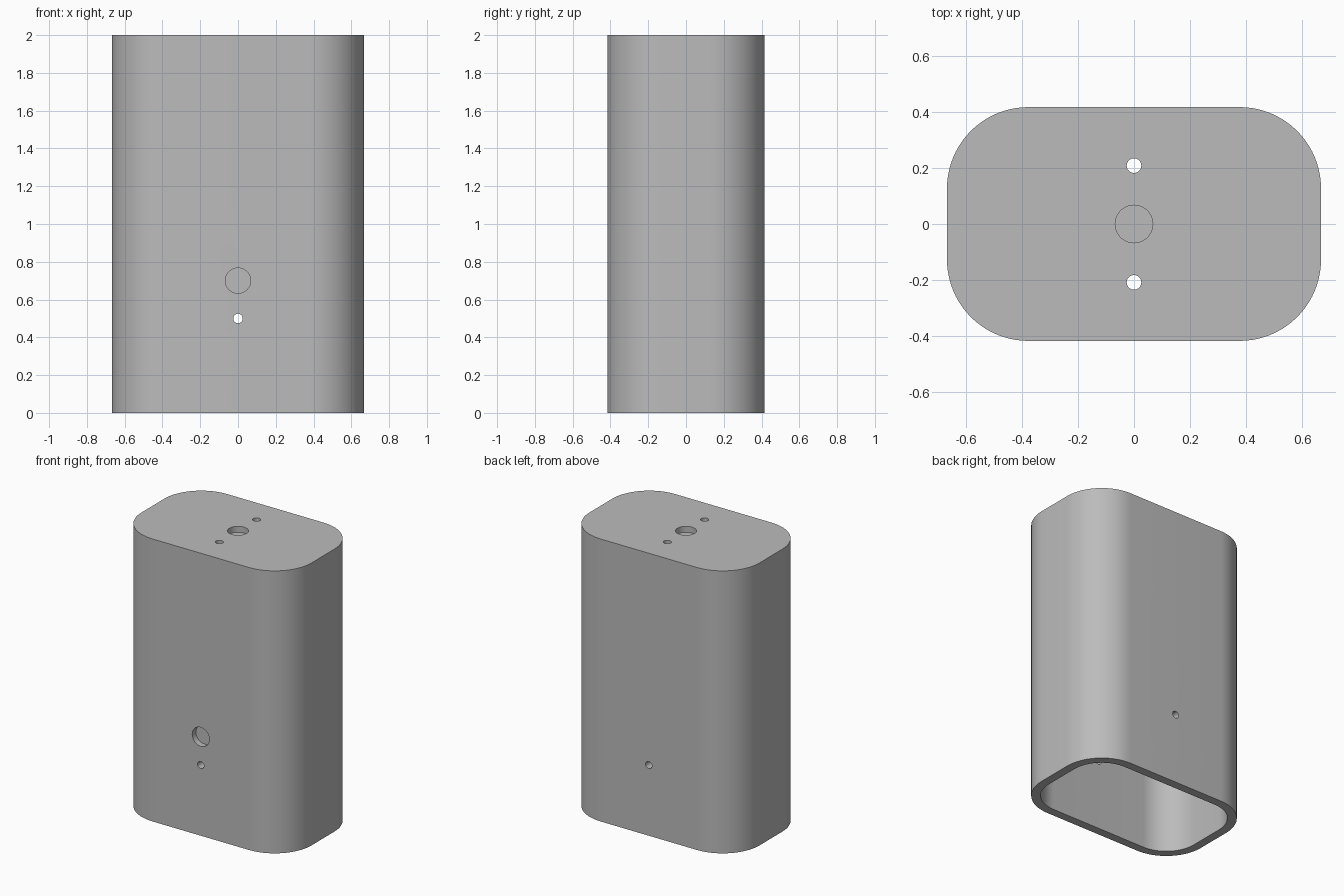
import bpy
import bmesh
import math
from mathutils import Matrix

WIDTH, DEPTH, HEIGHT = 1.333, 0.833, 2.0
WALL, CORNER = 0.061, 0.29
POCKET = 0.042

cube = bpy.data.objects.get("Cube")
if cube:
    bpy.data.objects.remove(cube, do_unlink=True)

grey = bpy.data.materials.new("plain grey")
grey.use_nodes = True
grey.diffuse_color = (0.5, 0.5, 0.5, 1)
grey.node_tree.nodes["Principled BSDF"].inputs["Base Color"].default_value = (0.5, 0.5, 0.5, 1)


def add_object(name, bm):
    mesh = bpy.data.meshes.new(name)
    bmesh.ops.recalc_face_normals(bm, faces=bm.faces)
    bm.to_mesh(mesh)
    bm.free()
    mesh.materials.append(grey)
    obj = bpy.data.objects.new(name, mesh)
    bpy.context.collection.objects.link(obj)
    return obj


def rounded_block(name, width, depth, bottom, top, radius):
    """Upright block with its four vertical edges rounded."""
    bm = bmesh.new()
    bmesh.ops.create_cube(bm, size=1)
    bmesh.ops.scale(bm, vec=(width, depth, top - bottom), verts=bm.verts)
    bmesh.ops.translate(bm, vec=(0, 0, (top + bottom) / 2), verts=bm.verts)
    upright = [e for e in bm.edges
               if abs(e.verts[0].co.z - e.verts[1].co.z) > 0.1]
    bmesh.ops.bevel(bm, geom=upright, offset=radius, segments=20,
                    profile=0.5, affect='EDGES')
    return add_object(name, bm)


def drill(name, radius, length, centre, along_y=False):
    bm = bmesh.new()
    turn = Matrix.Rotation(math.pi / 2, 4, 'X') if along_y else Matrix()
    bmesh.ops.create_cone(bm, cap_ends=True, segments=40, radius1=radius,
                          radius2=radius, depth=length,
                          matrix=Matrix.Translation(centre) @ turn)
    return add_object(name, bm)


# Housing, hollow and open at the bottom
housing = rounded_block("housing", WIDTH, DEPTH, 0, HEIGHT, CORNER)
cutters = [rounded_block("cavity_cutter", WIDTH - 2 * WALL, DEPTH - 2 * WALL,
                         -0.1, HEIGHT - WALL, CORNER - WALL)]

# Screw holes through the top, and one line of holes through front and back
for side in (-1, 1):
    cutters.append(drill("top_screw_cutter", 0.026, 0.3, (0, side * 0.208, HEIGHT)))
    cutters.append(drill("wall_screw_cutter", 0.025, 0.3, (0, side * DEPTH / 2, 0.5), True))

# Shallow round pockets in the top and the front
cutters.append(drill("top_pocket_cutter", 0.067, 2 * POCKET, (0, 0, HEIGHT)))
cutters.append(drill("front_pocket_cutter", 0.067, 2 * POCKET, (0, -DEPTH / 2, 0.7), True))

for cutter in cutters:
    cut = housing.modifiers.new(cutter.name, 'BOOLEAN')
    cut.operation = 'DIFFERENCE'
    cut.solver = 'EXACT'
    cut.object = cutter

# Bake the cuts, then drop the cutters
bpy.context.view_layer.update()
graph = bpy.context.evaluated_depsgraph_get()
result = bpy.data.meshes.new_from_object(housing.evaluated_get(graph))
housing.modifiers.clear()
housing.data = result
result.materials.clear()
result.materials.append(grey)
for cutter in cutters:
    bpy.data.objects.remove(cutter, do_unlink=True)

# Smooth curves with crisp edges
bpy.ops.object.select_all(action='DESELECT')
housing.select_set(True)
bpy.context.view_layer.objects.active = housing
bpy.ops.object.shade_smooth_by_angle(angle=math.radians(30))
